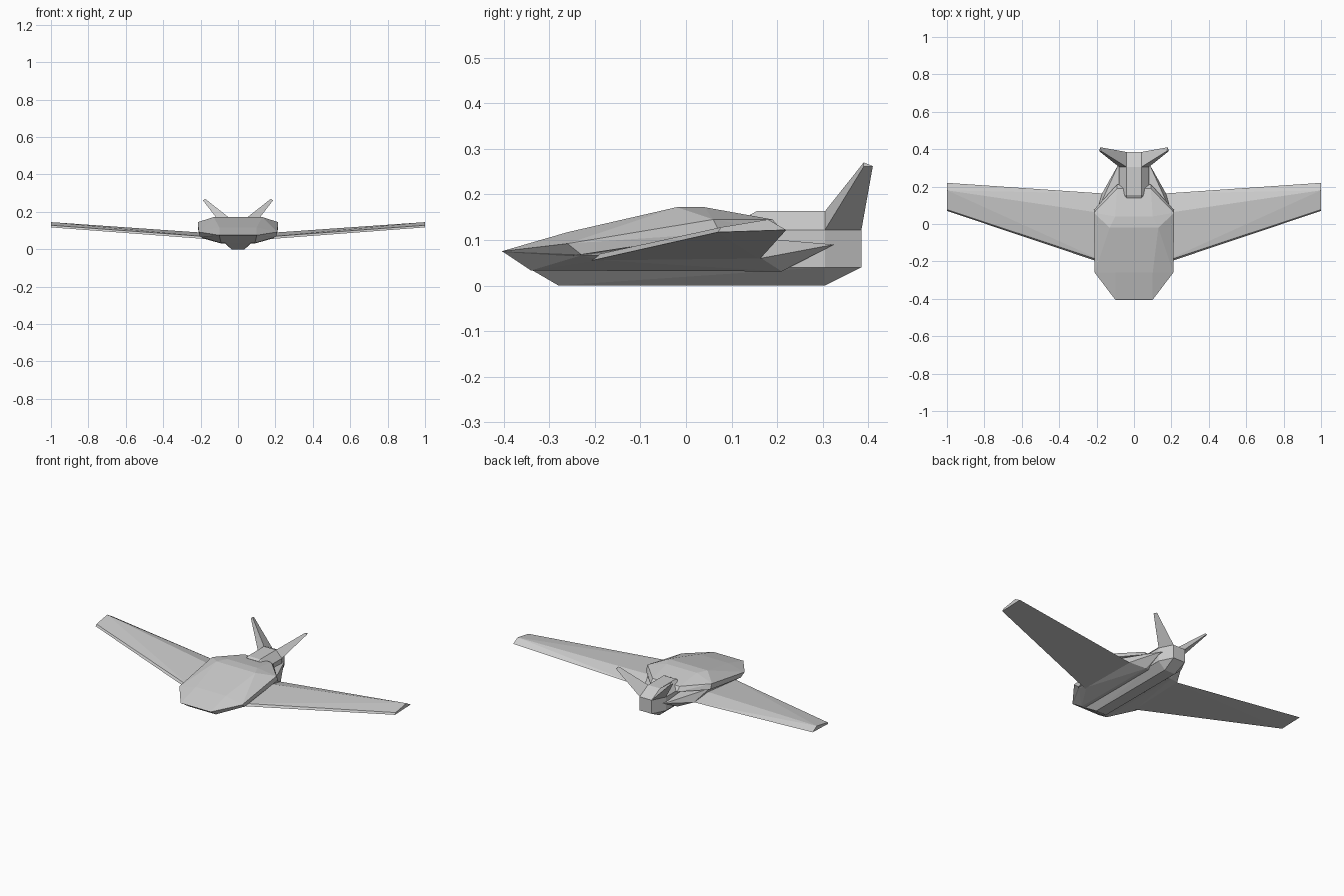
import bpy, bmesh


def hull(name, pts, both=True):
    """Faceted convex part; both=True closes it across x=0, else it is mirrored as two parts."""
    bm = bmesh.new()
    for x, y, z in pts:
        bm.verts.new((x, y, z))
        if both:
            bm.verts.new((-x, y, z))
    res = bmesh.ops.convex_hull(bm, input=bm.verts[:])
    loose = [v for v in bm.verts if not v.link_faces]
    bmesh.ops.delete(bm, geom=loose, context='VERTS')
    bmesh.ops.dissolve_limit(bm, angle_limit=0.01, verts=bm.verts[:], edges=bm.edges[:])
    bmesh.ops.recalc_face_normals(bm, faces=bm.faces[:])
    me = bpy.data.meshes.new(name)
    bm.to_mesh(me)
    bm.free()
    ob = bpy.data.objects.new(name, me)
    bpy.context.collection.objects.link(ob)
    if not both:
        m = ob.modifiers.new("mirror", 'MIRROR')
        m.use_axis[0] = True
        m.use_mirror_merge = False
    return ob


# Upper body shell
hull("upper_body", [
    (0.10, -0.405, 0.075), (0.10, -0.34, 0.05),
    (0.21, -0.26, 0.092), (0.205, -0.23, 0.068),
    (0.215, 0.06, 0.145), (0.215, 0.075, 0.115),
    (0.10, -0.26, 0.117), (0.13, -0.02, 0.172), (0.10, 0.04, 0.172),
    (0.09, 0.19, 0.145), (0.09, 0.212, 0.12)])

# Belly with the tapered rear flanks
hull("belly", [
    (0.10, -0.40, 0.073), (0.09, -0.34, 0.033), (0.09, 0.21, 0.031),
    (0.20, -0.23, 0.066), (0.18, -0.19, 0.056), (0.17, 0.165, 0.06),
    (0.20, 0.06, 0.112), (0.14, 0.19, 0.10), (0.08, 0.325, 0.09)])

# Keel under the belly
hull("keel", [
    (0.035, -0.28, 0.0), (0.035, 0.305, 0.0),
    (0.07, -0.34, 0.035), (0.08, 0.305, 0.04), (0.04, 0.385, 0.04)])

# Rear engine housing with chamfered end
hull("engine_housing", [
    (0.04, 0.14, 0.155), (0.04, 0.155, 0.163), (0.04, 0.305, 0.163),
    (0.08, 0.15, 0.122), (0.08, 0.305, 0.122), (0.04, 0.385, 0.122),
    (0.08, 0.15, 0.04), (0.08, 0.305, 0.04), (0.04, 0.385, 0.04)])

# Wings
hull("wing", [
    (0.15, -0.215, 0.053), (0.15, -0.205, 0.066),
    (0.15, 0.055, 0.086), (0.15, 0.162, 0.058),
    (1.0, 0.07, 0.117), (1.0, 0.077, 0.128),
    (1.0, 0.18, 0.145), (1.0, 0.22, 0.122)], both=False)

# Splayed tail fins growing out of the housing's rear corners
hull("tail_fin", [
    (0.08, 0.305, 0.122), (0.04, 0.305, 0.163), (0.04, 0.385, 0.122),
    (0.176, 0.39, 0.27), (0.187, 0.39, 0.261), (0.18, 0.41, 0.262)], both=False)
